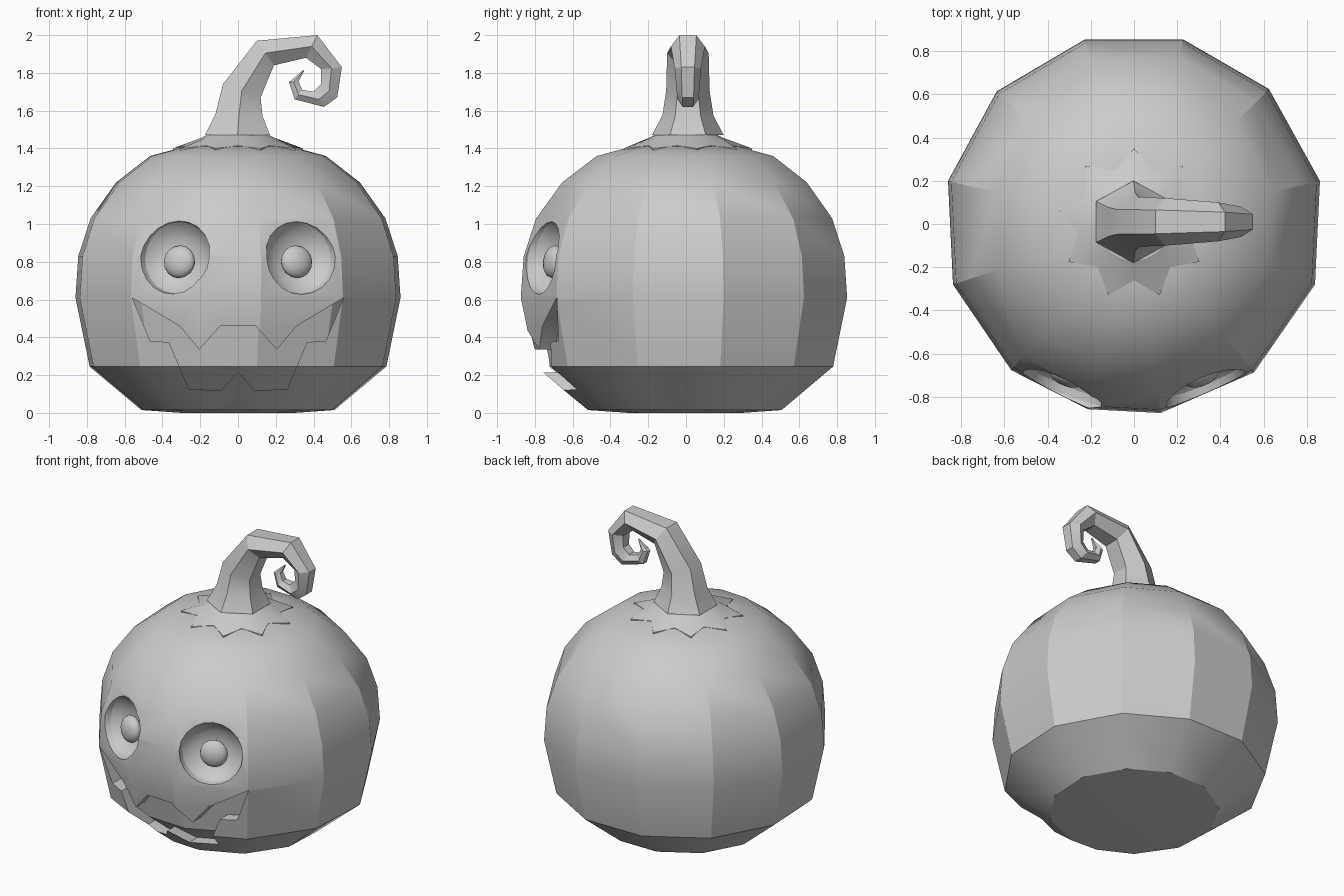
import bpy, bmesh, math
from mathutils import Vector

cube = bpy.data.objects.get("Cube")
if cube:
    bpy.data.objects.remove(cube, do_unlink=True)

GREY = (0.6, 0.6, 0.6, 1)
mat = bpy.data.materials.new("plain grey")
mat.use_nodes = True
mat.diffuse_color = GREY
mat.node_tree.nodes["Principled BSDF"].inputs["Base Color"].default_value = GREY


def loft(name, rings):
    """Closed solid through rings of equal vertex count."""
    bm = bmesh.new()
    loops = [[bm.verts.new(p) for p in ring] for ring in rings]
    n = len(loops[0])
    for a, b in zip(loops, loops[1:]):
        for i in range(n):
            j = (i + 1) % n
            bm.faces.new((a[i], a[j], b[j], b[i]))
    bm.faces.new(loops[0][::-1])
    bm.faces.new(loops[-1])
    bmesh.ops.recalc_face_normals(bm, faces=bm.faces)
    mesh = bpy.data.meshes.new(name)
    bm.to_mesh(mesh)
    bm.free()
    obj = bpy.data.objects.new(name, mesh)
    bpy.context.collection.objects.link(obj)
    mesh.materials.append(mat)
    return obj


def ellipsoid(name, centre, axis, radius, depth, segments):
    bpy.ops.mesh.primitive_uv_sphere_add(segments=segments, ring_count=segments // 2, location=centre)
    obj = bpy.context.object
    obj.name = name
    obj.scale = (radius, radius, depth)
    obj.rotation_euler = axis.to_track_quat('Z', 'Y').to_euler()
    obj.data.materials.append(mat)
    return obj


def select(obj):
    bpy.ops.object.select_all(action='DESELECT')
    obj.select_set(True)
    bpy.context.view_layer.objects.active = obj


def carve(obj, cutter):
    cutter.hide_render = True
    mod = obj.modifiers.new("carve", 'BOOLEAN')
    mod.operation = 'DIFFERENCE'
    mod.solver = 'EXACT'
    mod.object = cutter
    select(obj)
    bpy.ops.object.modifier_apply(modifier=mod.name)
    bpy.data.objects.remove(cutter, do_unlink=True)


# Pumpkin body: twelve uneven sides, stacked rings
ANGLES = [75, 45, 13, -18.5, -51, -82, -104, -130, -161.5, 167, 136, 105]
PROFILE = [(0.3, 0), (0.51, 0.015), (0.785, 0.245), (0.86, 0.61), (0.845, 0.83),
           (0.78, 1.03), (0.645, 1.22), (0.465, 1.36), (0.28, 1.41), (0.1, 1.42)]


def body_rings(inset):
    rings = []
    for width, z in PROFILE:
        r = (width - inset) * 1.027
        rings.append([(r * math.cos(math.radians(a)), r * math.sin(math.radians(a)), z)
                      for a in ANGLES])
    return rings


body = loft("pumpkin_body", body_rings(0))

# Carved mouth: toothed outline, floor parallel to the skin
half = [(0, 0.215), (0.09, 0.12), (0.26, 0.125), (0.365, 0.375), (0.465, 0.38),
        (0.56, 0.61), (0.31, 0.46), (0.205, 0.335), (0.095, 0.46)]
outline = half + [(-x, z) for x, z in half[:0:-1]]
mouth = loft("mouth_cutter", [[(x, y, z) for x, z in outline] for y in (-1.1, -0.35)])
carve(mouth, loft("mouth_floor", body_rings(0.08)))
carve(body, mouth)

# Eye bowls and bulging pupils
pupils = []
for side, label in ((1, "left"), (-1, "right")):
    axis = Vector((side * 0.38, -0.92, 0.12))
    carve(body, ellipsoid("eye_cutter", (side * 0.33, -0.76, 0.825), axis, 0.2, 0.12, 20))
    pupils.append(ellipsoid(label + "_pupil", (side * 0.31, -0.7, 0.8), axis, 0.088, 0.05, 16))

# Spiked collar around the stem
SPIKES = 9


def collar_ring(tip, valley, z_tip, z_valley):
    ring = []
    for i in range(SPIKES * 2):
        a = math.pi * (i + 0.5) / SPIKES
        r, z = (valley, z_valley) if i % 2 else (tip, z_tip)
        ring.append((r * math.cos(a), r * math.sin(a), z))
    return ring


collar = loft("stem_collar", [collar_ring(0.35, 0.26, 1.36, 1.36),
                              collar_ring(0.35, 0.26, 1.4, 1.415),
                              collar_ring(0.2, 0.2, 1.455, 1.455),
                              collar_ring(0.17, 0.17, 1.47, 1.47)])

# Curled six-sided stem: outer edge, inner edge, half width
STEM = [((-0.175, 1.47), (0.17, 1.47), 0.19), ((-0.12, 1.58), (0.13, 1.57), 0.135),
        ((-0.08, 1.74), (0.12, 1.67), 0.115), ((0.1, 1.97), (0.19, 1.84), 0.11),
        ((0.42, 2.0), (0.36, 1.88), 0.09), ((0.55, 1.83), (0.44, 1.82), 0.07),
        ((0.525, 1.67), (0.44, 1.74), 0.06), ((0.455, 1.62), (0.4, 1.7), 0.055),
        ((0.3, 1.66), (0.34, 1.71), 0.04), ((0.27, 1.75), (0.32, 1.755), 0.03),
        ((0.345, 1.815), (0.35, 1.81), 0.004)]
rings = []
for (ox, oz), (ix, iz), w in STEM:
    mx, mz, y = (ox + ix) / 2, (oz + iz) / 2, 0.01
    rings.append([(ox, y - w / 2, oz), (ox, y + w / 2, oz), (mx, y + w, mz),
                  (ix, y + w / 2, iz), (ix, y - w / 2, iz), (mx, y - w, mz)])
stem = loft("stem", rings)

# Soft shading with crisp facets
for obj in [body, collar, stem] + pupils:
    select(obj)
    bpy.ops.object.shade_smooth_by_angle(angle=math.radians(25))
